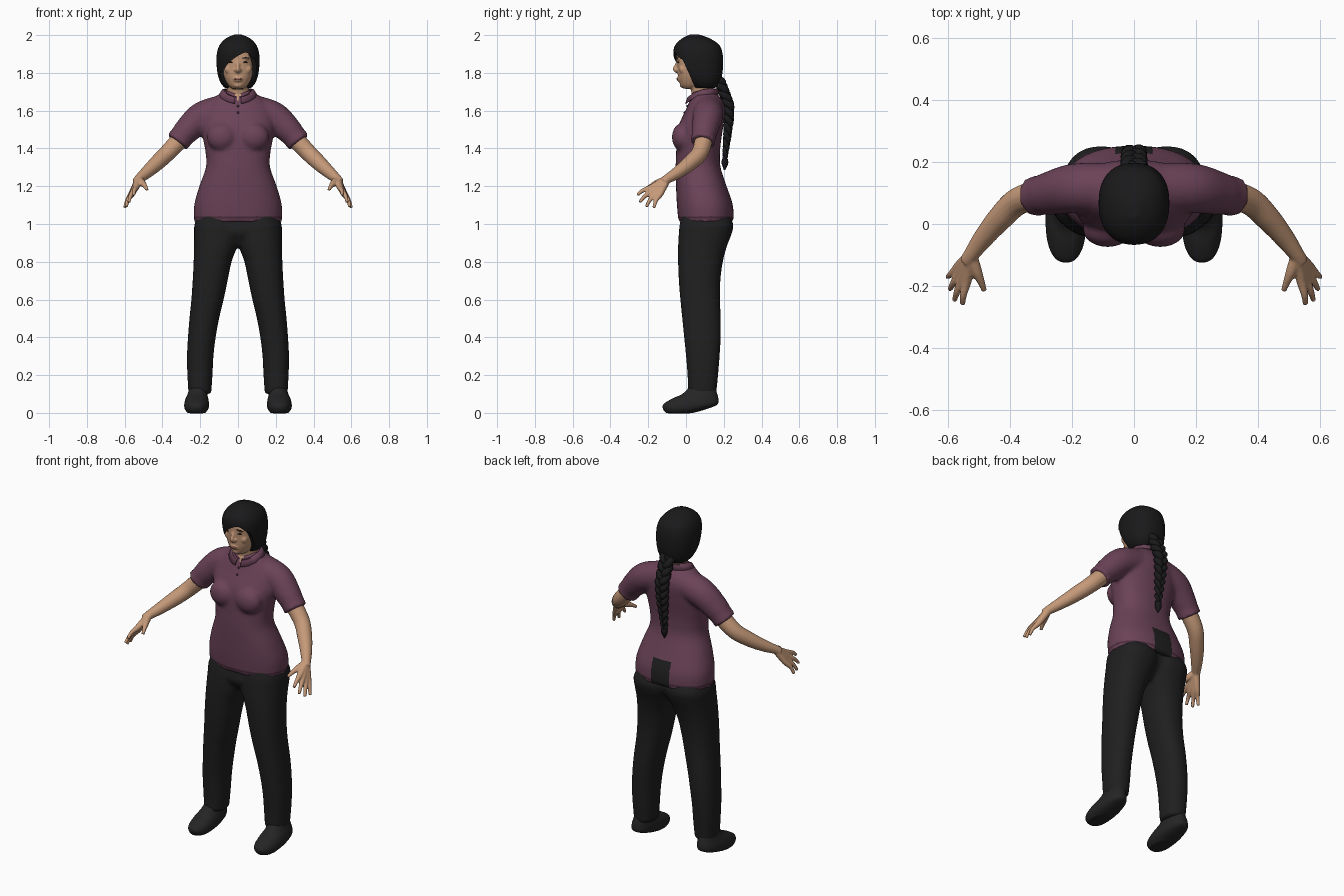
import bpy, bmesh
from math import sin, cos, pi, radians
from mathutils import Vector

if "Cube" in bpy.data.objects:
    bpy.data.objects.remove(bpy.data.objects["Cube"])


def material(name, r, g, b):
    m = bpy.data.materials.new(name)
    m.use_nodes = True
    m.diffuse_color = (r, g, b, 1)
    m.node_tree.nodes["Principled BSDF"].inputs["Base Color"].default_value = (r, g, b, 1)
    return m


SKIN = material("tan skin", 0.56, 0.32, 0.19)
HAIR = material("black hair", 0.010, 0.010, 0.011)
SHIRT = material("plum cloth", 0.145, 0.055, 0.095)
SEAM = material("dark plum seam", 0.07, 0.025, 0.045)
CLOTH = material("black trousers", 0.014, 0.014, 0.014)
SHOE = material("charcoal shoe", 0.018, 0.018, 0.019)
EYE = material("dark eye", 0.02, 0.014, 0.012)
LIP = material("rose lip", 0.36, 0.15, 0.11)


def spline(rows, n=6):
    """Smooth curve through rows of numbers."""
    p = [rows[0], *rows, rows[-1]]
    out = []
    for i in range(1, len(p) - 2):
        for k in range(n):
            t = k / n
            out.append([b + 0.5 * t * (c - a + t * (2*a - 5*b + 4*c - d + t * (3*(b - c) + d - a)))
                        for a, b, c, d in zip(*p[i - 1:i + 3])])
    return out + [list(rows[-1])]


def skin_rings(bm, rings):
    """Closed surface over equal-sized rings of points."""
    loops = [[bm.verts.new(p) for p in r] for r in rings]
    n = len(loops[0])
    for a, b in zip(loops, loops[1:]):
        for i in range(n):
            j = (i + 1) % n
            bm.faces.new((a[i], a[j], b[j], b[i]))
    bm.faces.new(loops[0][::-1])
    bm.faces.new(loops[-1])


def loft(bm, rows, side=1, n=40, power=2.3):
    """Stack of rounded sections: z, x from, x to, y from, y to."""
    def bulge(v):
        return (1 if v > 0 else -1) * abs(v) ** (2 / power)
    rings = []
    for z, x0, x1, y0, y1 in spline(rows):
        rings.append([(side * ((x0 + x1) / 2 + (x1 - x0) / 2 * bulge(cos(2 * pi * i / n))),
                       (y0 + y1) / 2 + (y1 - y0) / 2 * bulge(sin(2 * pi * i / n)), z)
                      for i in range(n)])
    skin_rings(bm, rings)


def body(bm, rows):
    """Loft that is symmetric in x: z, half width, y from, y to."""
    loft(bm, [(z, -w, w, a, b) for z, w, a, b in rows])


def tube(bm, rows, side=1, ref=(0, 1, 0), n=16, steps=6):
    """Round limb along x, y, z, radius rows."""
    pts = spline(rows, steps)
    rings = []
    for i, (x, y, z, r) in enumerate(pts):
        a, b = pts[max(i - 1, 0)], pts[min(i + 1, len(pts) - 1)]
        t = (Vector(b[:3]) - Vector(a[:3])).normalized()
        u = Vector(ref).cross(t).normalized()
        v = t.cross(u)
        ring = [Vector((x, y, z)) + r * (cos(2*pi*k/n) * u + sin(2*pi*k/n) * v) for k in range(n)]
        rings.append([(side * q.x, q.y, q.z) for q in ring])
    skin_rings(bm, rings)


def ball(bm, loc, size):
    made = bmesh.ops.create_uvsphere(bm, u_segments=24, v_segments=14, radius=1)["verts"]
    for v in made:
        v.co = Vector(loc) + Vector(a * b for a, b in zip(v.co, size))


def finish(name, bm, mats, voxel=0, relax=0, cutter=None, rule=None):
    """Turn the shapes into one object, fused when a voxel size is given."""
    bmesh.ops.recalc_face_normals(bm, faces=bm.faces)
    me = bpy.data.meshes.new(name)
    bm.to_mesh(me)
    bm.free()
    ob = bpy.data.objects.new(name, me)
    bpy.context.scene.collection.objects.link(ob)
    if voxel:
        mod = ob.modifiers.new("fuse", "REMESH")
        mod.mode = "VOXEL"
        mod.voxel_size = voxel
        mod = ob.modifiers.new("relax", "SMOOTH")
        mod.factor, mod.iterations = 0.5, relax
    if cutter:
        mod = ob.modifiers.new("cut", "BOOLEAN")
        mod.operation, mod.solver, mod.object = "DIFFERENCE", "EXACT", cutter
    if ob.modifiers:
        bpy.context.view_layer.update()
        dg = bpy.context.evaluated_depsgraph_get()
        me = bpy.data.meshes.new_from_object(ob.evaluated_get(dg))
        ob.modifiers.clear()
        ob.data = me
    me.materials.clear()
    for m in mats:
        me.materials.append(m)
    for p in me.polygons:
        p.material_index = rule(p.center) if rule else 0
    me.shade_smooth()
    me.set_sharp_from_angle(angle=radians(50))
    return ob


# Shirt: torso, bust and short sleeves in one piece
bm = bmesh.new()
body(bm, [(1.012, .232, -.04, .252), (1.1, .232, -.048, .248), (1.2, .205, -.053, .215),
          (1.3, .17, -.055, .183), (1.38, .172, -.052, .18), (1.45, .185, -.05, .187),
          (1.52, .195, -.04, .198), (1.6, .185, -.003, .207), (1.65, .15, .018, .195),
          (1.69, .095, .03, .165), (1.705, .07, .04, .15)])
for s in (1, -1):
    ball(bm, (s * .085, -.018, 1.46), (.08, .057, .075))
    tube(bm, [(.09, .115, 1.6, .082), (.19, .115, 1.567, .08), (.265, .1, 1.5, .071),
              (.3, .093, 1.46, .064), (.322, .088, 1.432, .067)], s, n=28)


def shirt_rule(c):
    if c.y > .12 and abs(c.x) < .057 and c.z < 1.16:
        return 2                                   # trousers showing at the back
    if c.y < .08 and abs(c.x) < (c.z - 1.655) * .6:
        return 3                                   # open neck
    return 1 if 1.03 < c.z < 1.042 else 0          # hem stitching


finish("polo_shirt", bm, [SHIRT, SEAM, CLOTH, SKIN], .011, 4, rule=shirt_rule)

# Folded collar, open at the front
bm = bmesh.new()
rows = []
for i in range(41):
    a = radians(10 + 340 * i / 40)
    f = (1 + cos(a)) / 2
    f2 = f ** 3
    top = (.074 * sin(a), .088 - .068 * cos(a), 1.718 - .045 * f2)
    fold = (.084 * sin(a), .088 - .080 * cos(a), 1.716 - .045 * f2)
    edge = (.104 * sin(a), .086 - .092 * cos(a), 1.688 - .05 * f2)
    rows.append([bm.verts.new(p) for p in (top, fold, edge)])
for a, b in zip(rows, rows[1:]):
    for k in (0, 1):
        bm.faces.new((a[k], b[k], b[k + 1], a[k + 1]))
collar = finish("collar", bm, [SHIRT])
collar.modifiers.new("thickness", "SOLIDIFY").thickness = .006

# Placket buttons
bm = bmesh.new()
for y, z in ((-.008, 1.59), (.007, 1.625)):
    ball(bm, (0, y, z), (.006, .005, .006))
finish("shirt_buttons", bm, [SEAM])

# Trousers: two legs and the seat
bm = bmesh.new()
for s in (1, -1):
    loft(bm, [(.1, .142, .262, .012, .16), (.2, .135, .268, .008, .17), (.3, .13, .27, .0, .178),
              (.4, .118, .265, -.01, .184), (.5, .1, .257, -.02, .184), (.6, .076, .247, -.03, .18),
              (.7, .055, .24, -.038, .182), (.8, .034, .235, -.042, .195), (.88, .004, .233, -.042, .216),
              (.95, -.02, .232, -.038, .242), (1.0, -.02, .23, -.033, .25), (1.06, .0, .205, -.02, .22)], s)
body(bm, [(.885, .1, .01, .15), (.95, .19, -.034, .21), (1.0, .2, -.03, .225), (1.06, .19, -.02, .2)])
finish("trousers", bm, [CLOTH], .011, 4)

# Shoes
for side, s in (("left", 1), ("right", -1)):
    bm = bmesh.new()
    loft(bm, [(-.002, .175, .265, -.105, .03), (.02, .157, .282, -.122, .11), (.045, .153, .285, -.122, .168),
              (.075, .157, .278, -.075, .172), (.1, .163, .267, -.02, .166), (.135, .163, .256, .015, .155)], s)
    finish(side + "_shoe", bm, [SHOE], .007, 3)

# Arms with hands
wrist = Vector((.525, -.1, 1.238))
tips = [(.552, -.258, 1.153), (.578, -.245, 1.115), (.593, -.21, 1.09), (.6, -.17, 1.086)]
for side, s in (("left", 1), ("right", -1)):
    bm = bmesh.new()
    tube(bm, [(.28, .1, 1.475, .05), (.37, .075, 1.38, .045), (.43, .02, 1.322, .041),
              (.485, -.045, 1.272, .033), (.525, -.1, 1.238, .025), (.538, -.12, 1.222, .024)], s)
    for tip in tips:
        k = wrist.lerp(Vector(tip), .5)
        m = wrist.lerp(Vector(tip), .78) + Vector((.003, -.004, .006))
        tube(bm, [(*wrist, .021), (*k, .017), (*m, .0115), (*tip, .0085)], s, (1, 0, 0), 12)
    tube(bm, [(*wrist, .02), (.507, -.152, 1.217, .018), (.492, -.188, 1.2, .012),
              (.482, -.215, 1.182, .009)], s, (1, 0, 0), 12)
    finish(side + "_arm", bm, [SKIN], .005, 2)

# Head, nose, brow and neck
bm = bmesh.new()
body(bm, [(1.716, .03, -.012, .05), (1.735, .052, -.028, .09), (1.775, .073, -.04, .12),
          (1.82, .084, -.045, .14), (1.88, .088, -.05, .16), (1.93, .08, -.045, .15), (1.96, .05, -.01, .12)])
tube(bm, [(0, -.04, 1.868, .008), (0, -.052, 1.84, .009), (0, -.058, 1.818, .012),
          (0, -.042, 1.806, .010)], ref=(1, 0, 0))
for s in (1, -1):
    ball(bm, (s * .012, -.046, 1.815), (.009, .01, .008))
    ball(bm, (s * .036, -.036, 1.877), (.026, .013, .008))
    ball(bm, (s * .048, -.018, 1.82), (.024, .018, .024))
ball(bm, (0, -.034, 1.768), (.026, .015, .016))
ball(bm, (0, -.018, 1.737), (.025, .016, .016))
tube(bm, [(0, .1, 1.63, .066), (0, .088, 1.7, .06), (0, .07, 1.78, .058)])
finish("head", bm, [SKIN], .005, 3)

# Eyes, eyebrows and lips
for side, s in (("left", 1), ("right", -1)):
    bm = bmesh.new()
    ball(bm, (s * .036, -.040, 1.856), (.015, .006, .005))
    finish(side + "_eye", bm, [EYE])
    bm = bmesh.new()
    ball(bm, (s * .038, -.044, 1.879), (.021, .006, .004))
    finish(side + "_eyebrow", bm, [HAIR])
bm = bmesh.new()
ball(bm, (0, -.044, 1.768), (.021, .007, .006))
finish("lips", bm, [LIP])

# Face opening with a swept fringe
bm = bmesh.new()
outline = spline([(-.14, 1.785), (-.085, 1.808), (-.05, 1.853), (0, 1.89), (.045, 1.907),
                  (.085, 1.875), (.14, 1.84)], 4) + [[.14, 1.65], [-.14, 1.65]]
skin_rings(bm, [[(x, -.2, z) for x, z in outline],
                [(x, .005 - .45 * (z - 1.82), z) for x, z in outline]])
bmesh.ops.triangulate(bm, faces=bm.faces)
cutter = finish("fringe_cutter", bm, [HAIR])
cutter.hide_render = True

# Hair cap
bm = bmesh.new()
body(bm, [(1.72, .07, .04, .155), (1.75, .094, .0, .18), (1.8, .109, -.04, .193), (1.86, .114, -.06, .197),
          (1.91, .111, -.067, .192), (1.95, .096, -.056, .175), (1.983, .064, -.02, .125), (2.003, .02, .02, .07)])
finish("hair", bm, [HAIR], .007, 3, cutter)
bpy.data.objects.remove(cutter)

# Three-strand braid down the back
bm = bmesh.new()
for strand in range(3):
    path = []
    for i in range(61):
        t = i / 60
        a = 2 * pi * (3.3 * t + strand / 3)
        w = 1 - .6 * t ** 2
        y = .175 + .052 * min(1, t * 3.2) - .022 * max(0, t - .5) * 2
        path.append((.024 * w * cos(a), y + .011 * w * sin(2 * a), 1.765 - .43 * t, .021 * w))
    tube(bm, path, n=10, steps=2)
tube(bm, [(0, .206, 1.345, .016), (0, .206, 1.32, .018), (0, .204, 1.285, .004)], n=10)
finish("braid", bm, [HAIR])
